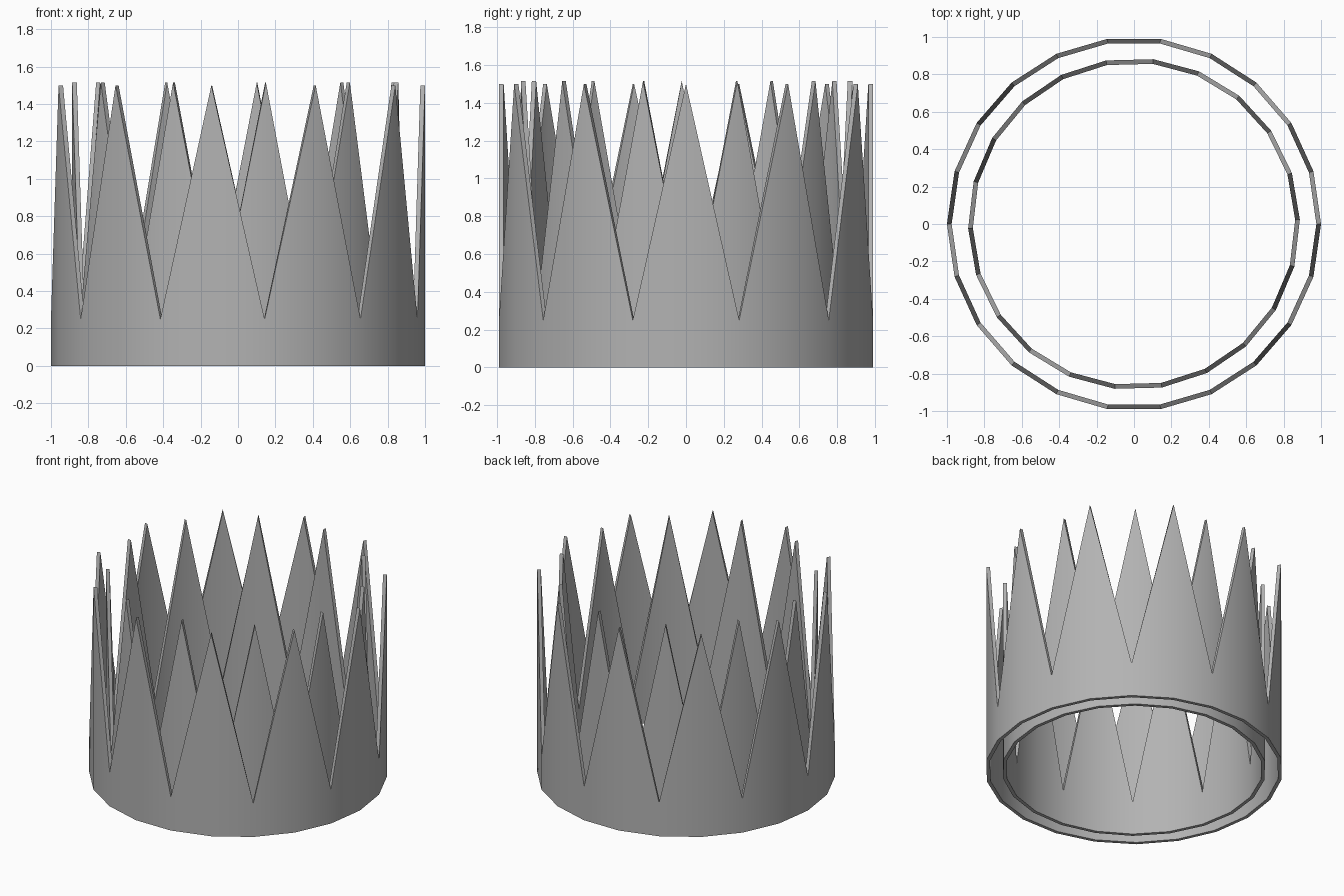
import bpy, bmesh, math

cube = bpy.data.objects.get("Cube")
if cube:
    bpy.data.objects.remove(cube, do_unlink=True)

# Plain grey metal
grey = bpy.data.materials.new("grey")
grey.use_nodes = True
colour = (0.45, 0.45, 0.45, 1.0)
grey.diffuse_color = colour
grey.node_tree.nodes["Principled BSDF"].inputs["Base Color"].default_value = colour

SIDES = 22          # alternating tips and valleys
THICKNESS = 0.025
VALLEY = 0.25


def spiked_band(name, radius, tip, start_degrees):
    """Thin-walled ring whose top edge zigzags; the first corner is a tip."""
    bm = bmesh.new()
    sections = []
    for k in range(SIDES):
        a = math.radians(start_degrees) + math.tau * k / SIDES
        top = tip if k % 2 == 0 else VALLEY
        inner = radius - THICKNESS
        profile = ((radius, 0), (radius, top), (inner, top), (inner, 0))
        sections.append([bm.verts.new((r * math.cos(a), r * math.sin(a), z))
                         for r, z in profile])
    # Join neighbouring wall sections: outside, rim, inside and underside
    for k in range(SIDES):
        p, q = sections[k], sections[(k + 1) % SIDES]
        for i in range(4):
            j = (i + 1) % 4
            bm.faces.new((p[i], q[i], q[j], p[j]))
    bmesh.ops.recalc_face_normals(bm, faces=bm.faces)
    mesh = bpy.data.meshes.new(name)
    bm.to_mesh(mesh)
    bm.free()
    mesh.materials.append(grey)
    obj = bpy.data.objects.new(name, mesh)
    bpy.context.collection.objects.link(obj)
    # Smooth round walls, crisp rims
    bpy.ops.object.select_all(action="DESELECT")
    obj.select_set(True)
    bpy.context.view_layer.objects.active = obj
    bpy.ops.object.shade_smooth_by_angle(angle=math.radians(30))
    return obj


# Two nested bands, the inner one turned so its tips fill the outer gaps
spiked_band("outer_crown_band", 1.0, 1.50, 0)
spiked_band("inner_crown_band", 0.887, 1.515, 181.5)
